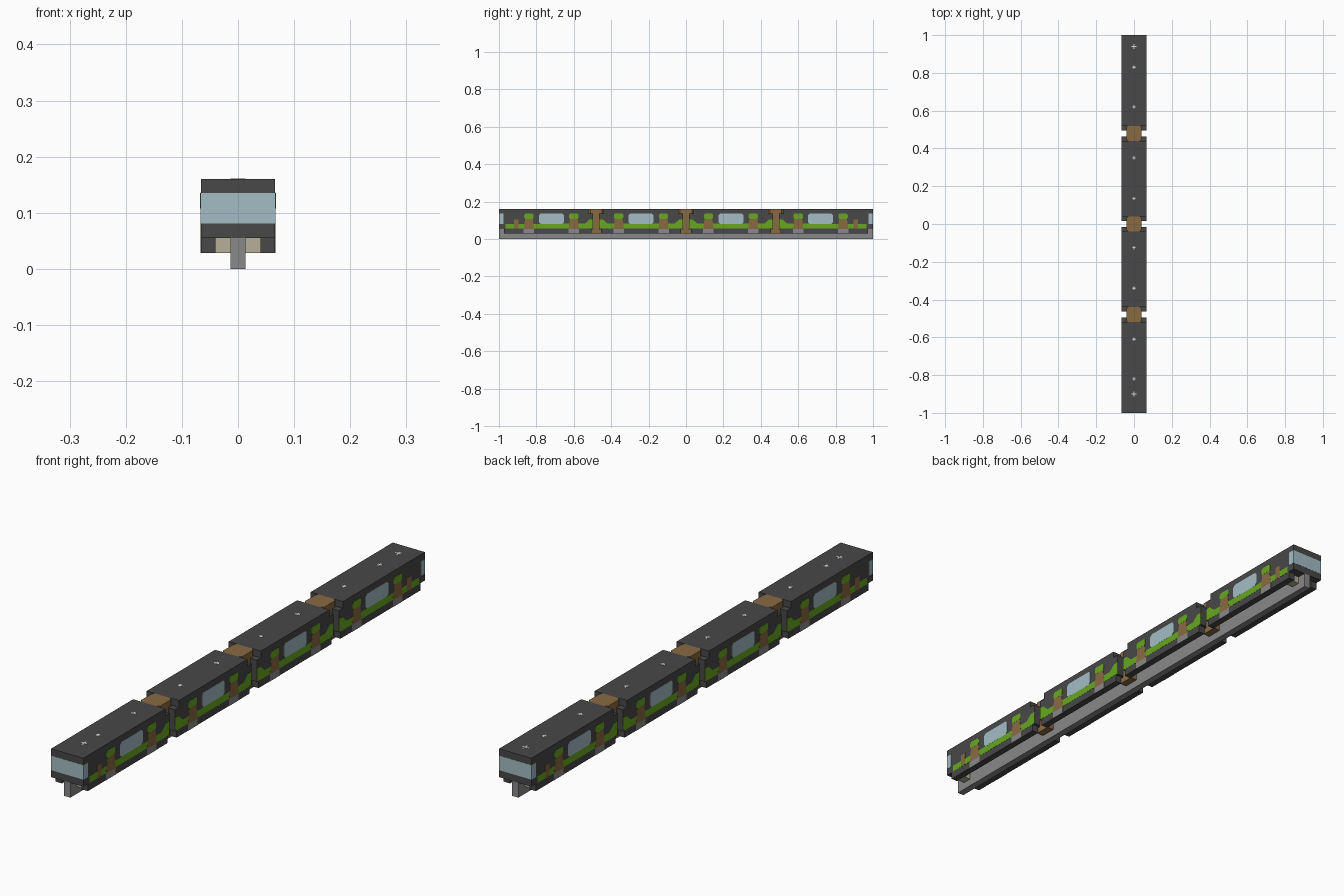
import bpy, bmesh
from mathutils import Vector

cube = bpy.data.objects.get("Cube")
if cube:
    bpy.data.objects.remove(cube, do_unlink=True)


def material(name, r, g, b):
    m = bpy.data.materials.new(name)
    m.use_nodes = True
    m.diffuse_color = (r, g, b, 1)
    m.node_tree.nodes["Principled BSDF"].inputs["Base Color"].default_value = (r, g, b, 1)
    return m


DARK = material("charcoal", .065, .065, .065)
BLUE = material("window_blue", .37, .51, .56)
GREEN = material("leaf_green", .14, .39, .015)
BROWN = material("bark_brown", .25, .145, .055)
GREY = material("rail_grey", .25, .25, .25)
BEIGE = material("bogie_beige", .47, .43, .32)
WHITE = material("lamp_white", .75, .75, .75)

HALF = .066      # half width of a car
SILL, ROOF, SKIRT = .055, .16, .028
JOINTS = (-.48, 0, .48)


def prism(name, points, axis, lo, hi, mat):
    """Extrude a flat outline along x (outline in y, z) or z (outline in x, y)."""
    def place(a, b, h):
        return (h, a, b) if axis == "x" else (a, b, h)
    bm = bmesh.new()
    face = bm.faces.new([bm.verts.new(place(a, b, lo)) for a, b in points])
    new = bmesh.ops.extrude_face_region(bm, geom=[face])["geom"]
    bmesh.ops.translate(bm, vec=Vector(place(0, 0, hi - lo)),
                        verts=[v for v in new if isinstance(v, bmesh.types.BMVert)])
    bmesh.ops.recalc_face_normals(bm, faces=bm.faces)
    mesh = bpy.data.meshes.new(name)
    bm.to_mesh(mesh)
    bm.free()
    mesh.materials.append(mat)
    obj = bpy.data.objects.new(name, mesh)
    bpy.context.collection.objects.link(obj)
    return obj


def rect(a0, a1, b0, b1, c=0):
    """Rectangle outline, with corners chamfered by c."""
    if not c:
        return [(a0, b0), (a1, b0), (a1, b1), (a0, b1)]
    return [(a0 + c, b0), (a1 - c, b0), (a1, b0 + c), (a1, b1 - c),
            (a1 - c, b1), (a0 + c, b1), (a0, b1 - c), (a0, b0 + c)]


def box(name, x0, x1, y0, y1, z0, z1, mat):
    return prism(name, rect(x0, x1, y0, y1), "z", z0, z1, mat)


def side_plates(name, outline, mat, thick):
    """The same thin plate on both long sides."""
    for side, s in (("left", 1), ("right", -1)):
        prism(f"{name}_{side}", outline, "x", s * (HALF - .002), s * (HALF + thick), mat)


# Running rail
box("rail", -.013, .013, -1, 1, 0, SILL, GREY)

# Car bodies: the roof steps back at each coupling
limits = (-1,) + JOINTS + (1,)
for i in range(4):
    a, b = limits[i], limits[i + 1]
    first, last = i == 0, i == 3
    low0, low1 = a + (0 if first else .016), b - (0 if last else .016)
    top0, top1 = a + (0 if first else .04), b - (0 if last else .04)
    body = [(low0, SILL), (low1, SILL), (low1, .135), (top1, .135),
            (top1, ROOF), (top0, ROOF), (top0, .135), (low0, .135)]
    prism(f"car_body_{i}", body, "x", -HALF, HALF, DARK)
    sk0, sk1 = a + (.027 if first else .026), b - (.027 if last else .026)
    for side, s in (("left", 1), ("right", -1)):
        box(f"skirt_{side}_{i}", s * .04, s * HALF, sk0, sk1, SKIRT, SILL, DARK)

    # Leafy stripe, rising next to the couplings
    st0, st1 = a + (.035 if first else .016), b - (.035 if last else .016)
    stripe = [(st0, .055), (st1, .055)]
    stripe += [(st1, .08)] if last else [(st1, .104), (st1 - .02, .104), (st1 - .045, .082)]
    stripe += [(st0, .08)] if first else [(st0 + .045, .082), (st0 + .02, .104), (st0, .104)]
    side_plates(f"green_stripe_{i}", stripe, GREEN, .0006)

# Side windows
for y in (-.719, -.24, .24, .719):
    side_plates("side_window", rect(y - .067, y + .067, .081, .136, .009), BLUE, .0008)

# Tree shaped panels: trunk, crown and stone foot
for k in range(8):
    y = -.84 + k * .24
    trunk = [(y - .028, .053), (y + .028, .053), (y + .02, .113), (y - .02, .113)]
    side_plates("tree_trunk", trunk, BROWN, .001)
    side_plates("tree_crown", rect(y - .025, y + .025, .108, .135, .006), GREEN, .0013)
    side_plates("stone_foot", rect(y - .028, y + .028, SKIRT, .053), GREY, .001)

for s in (-1, 1):
    # Small stump near each cab
    side_plates("small_stump", rect(s * .907 - .012, s * .907 + .012, .056, .104), BROWN, .001)
    # Wraparound cab window
    ends = sorted((s * .975, s * 1.0))
    side_plates("cab_side_window", rect(*ends, .081, .135), BLUE, .0008)
    ends = sorted((s * .998, s * 1.0006))
    box("cab_window", -HALF - .0008, HALF + .0008, *ends, .081, .135, BLUE)
    # Bogie blocks either side of the rail
    ends = sorted((s * .93, s * .965))
    for t in (-1, 1):
        box("bogie_block", t * .013, t * .041, *ends, SKIRT, SILL, BEIGE)

# Couplings: wide cap, neck and foot
for y in JOINTS:
    prism("coupling_cap", rect(-.04, .04, y - .04, y + .04, .009), "z", .134, ROOF, BROWN)
    prism("coupling_collar", rect(-.04, .04, y - .024, y + .024), "z", .125, .136, BROWN)
    box("coupling_neck", -.04, .04, y - .0165, y + .0165, .04, .136, BROWN)
    box("coupling_foot", -.04, .04, y - .03, y + .03, SKIRT, .05, BROWN)

# Small crosses on the roof
for y in (.94, .83, .62, .35, .135, -.125, -.34, -.61, -.82, -.9):
    r = .013 if abs(y) > .85 else .009
    box("roof_cross_long", -.003, .003, y - r, y + r, ROOF - .002, ROOF + .0006, WHITE)
    box("roof_cross_wide", -r, r, y - .003, y + .003, ROOF - .002, ROOF + .0008, WHITE)
